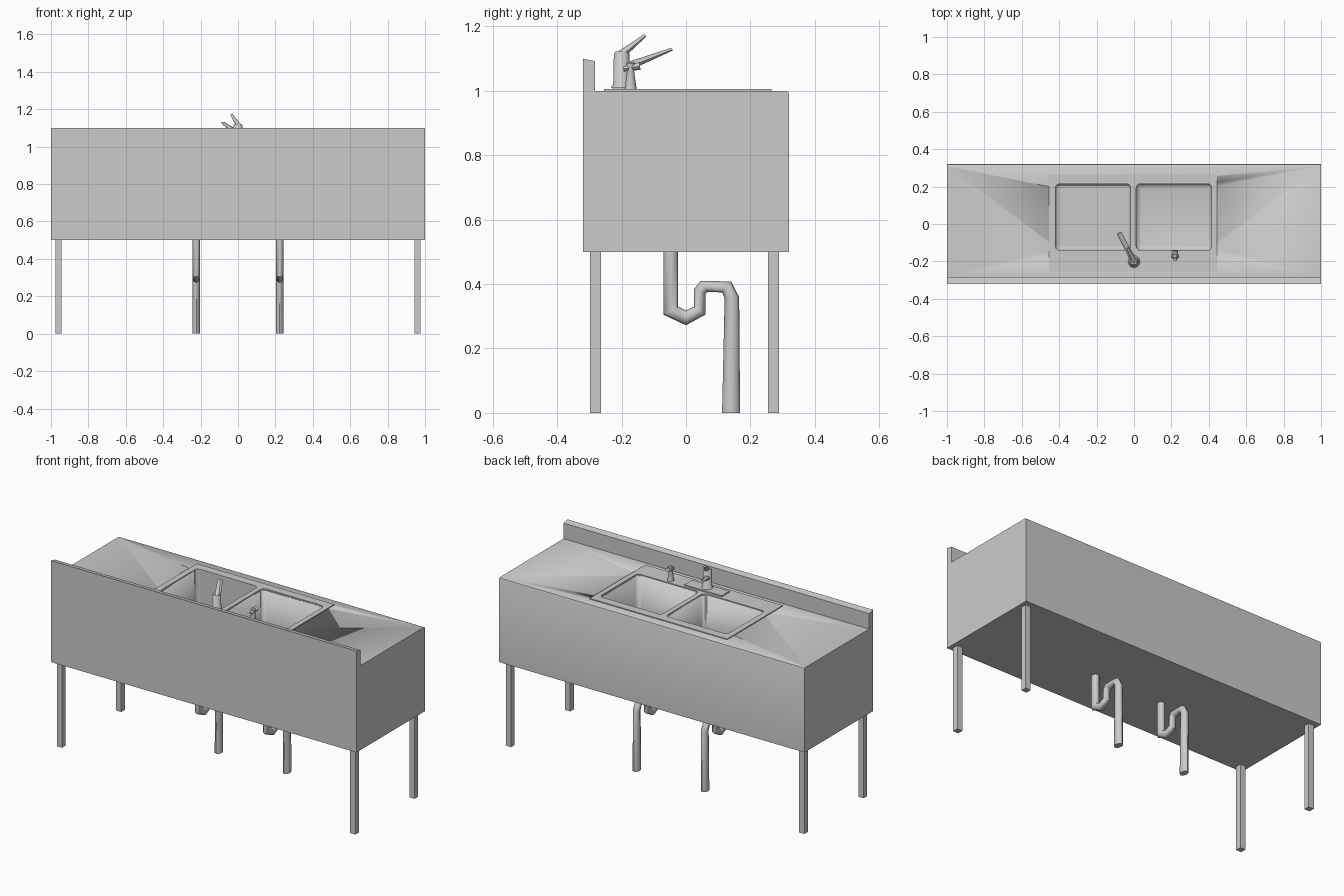
import bpy, bmesh
from math import cos, sin, pi, radians
from mathutils import Vector

if "Cube" in bpy.data.objects:
    bpy.data.objects.remove(bpy.data.objects["Cube"], do_unlink=True)

steel = bpy.data.materials.new("brushed steel")
steel.use_nodes = True
steel.diffuse_color = (0.6, 0.6, 0.6, 1)
steel.node_tree.nodes["Principled BSDF"].inputs["Base Color"].default_value = (0.6, 0.6, 0.6, 1)


def finish(name, bm, smooth=None):
    bmesh.ops.recalc_face_normals(bm, faces=bm.faces)
    mesh = bpy.data.meshes.new(name)
    bm.to_mesh(mesh)
    bm.free()
    mesh.materials.append(steel)
    ob = bpy.data.objects.new(name, mesh)
    bpy.context.scene.collection.objects.link(ob)
    if smooth:
        bpy.ops.object.select_all(action="DESELECT")
        ob.select_set(True)
        bpy.context.view_layer.objects.active = ob
        bpy.ops.object.shade_smooth_by_angle(angle=radians(smooth))
    return ob


def loft(bm, rings):
    """Skin a list of equal rings of points and cap both ends."""
    rows = [[bm.verts.new(p) for p in ring] for ring in rings]
    n = len(rows[0])
    for a, b in zip(rows, rows[1:]):
        for i in range(n):
            bm.faces.new((a[i], a[(i + 1) % n], b[(i + 1) % n], b[i]))
    bm.faces.new(rows[0])
    bm.faces.new(rows[-1])


def box(name, lo, hi):
    bm = bmesh.new()
    loft(bm, [[(x, y, z) for x, y in ((lo[0], lo[1]), (hi[0], lo[1]), (hi[0], hi[1]), (lo[0], hi[1]))]
              for z in (lo[2], hi[2])])
    return finish(name, bm)


def turned(name, x, y, profile, sides=12):
    """Upright round part from (radius, height) pairs."""
    bm = bmesh.new()
    loft(bm, [[(x + r * cos(2 * pi * i / sides), y + r * sin(2 * pi * i / sides), z)
               for i in range(sides)] for r, z in profile])
    return finish(name, bm, 40)


def lever(name, start, end, w0, w1, t0, t1, sides=8):
    """Tapering flat bar between two points."""
    start, end = Vector(start), Vector(end)
    side = (end - start).cross(Vector((0, 0, 1))).normalized()
    up = side.cross(end - start).normalized()
    bm = bmesh.new()
    loft(bm, [[p + side * w * cos(2 * pi * i / sides) + up * t * sin(2 * pi * i / sides)
               for i in range(sides)] for p, w, t in ((start, w0, t0), (end, w1, t1))])
    return finish(name, bm, 50)


# Cabinet with counter and backsplash, one profile drawn across its width
profile = [(-0.32, 0.5), (0.32, 0.5), (0.32, 0.99), (0.317, 0.997), (0.31, 1.0),
           (-0.283, 1.0), (-0.283, 1.092), (-0.32, 1.1)]
bm = bmesh.new()
loft(bm, [[(x, y, z) for y, z in profile] for x in (-1, 1)])
cabinet = finish("cabinet", bm, 35)

# Raised sink rim
rim = box("sink_rim", (-0.455, -0.255, 0.995), (0.445, 0.265, 1.005))


# Basin bowls, cut through rim and counter
def basin(name, x0, x1):
    ob = box(name, (x0, -0.14, 0.75), (x1, 0.215, 1.05))
    bm = bmesh.new()
    bm.from_mesh(ob.data)
    edges = [e for e in bm.edges if min(v.co.z for v in e.verts) < 0.8]
    bmesh.ops.bevel(bm, geom=edges, offset=0.022, segments=3, profile=0.5, affect="EDGES")
    bm.to_mesh(ob.data)
    bm.free()
    ob.data.shade_smooth()
    ob.hide_render = True
    ob.hide_viewport = True
    ob.display_type = "WIRE"
    for target in (cabinet, rim):
        cut = target.modifiers.new(name, "BOOLEAN")
        cut.operation = "DIFFERENCE"
        cut.solver = "EXACT"
        cut.object = ob


basin("right_basin_cutter", -0.42, -0.018)
basin("left_basin_cutter", 0.012, 0.415)

# Legs and drain traps, one per side
trap = [((-0.07, 0.5), (-0.025, 0.5)), ((-0.07, 0.305), (-0.025, 0.33)),
        ((0, 0.272), (0, 0.318)), ((0.06, 0.305), (0.025, 0.33)),
        ((0.06, 0.37), (0.025, 0.385)), ((0.068, 0.376), (0.045, 0.41)),
        ((0.113, 0.374), (0.14, 0.408)), ((0.12, 0.355), (0.165, 0.36)),
        ((0.112, 0), (0.168, 0))]
for side, s in (("left", 1), ("right", -1)):
    for end, y in (("front", -0.281), ("back", 0.272)):
        x = s * 0.96
        box(f"{side}_{end}_leg", (x - 0.017, y - 0.017, 0), (x + 0.017, y + 0.017, 0.5))
    bm = bmesh.new()
    rings = []
    for a, b in trap:
        a, b = Vector((s * 0.223, *a)), Vector((s * 0.223, *b))
        mid, half = (a + b) / 2, (b - a) / 2
        rings.append([mid + half * cos(i * pi / 4) + Vector((0.02 * sin(i * pi / 4), 0, 0))
                      for i in range(8)])
    loft(bm, rings)
    finish(f"{side}_drain_trap", bm, 50)

# Faucet on its base plate
box("faucet_plate", (-0.125, -0.228, 1.0), (0.12, -0.155, 1.012))
turned("faucet_body", 0, -0.2, [(0.034, 1.01), (0.026, 1.02), (0.024, 1.115), (0.018, 1.122)])
lever("faucet_spout", (-0.005, -0.19, 1.072), (-0.08, -0.047, 1.128), 0.016, 0.012, 0.014, 0.005)
lever("faucet_handle", (0.005, -0.205, 1.11), (-0.034, -0.128, 1.171), 0.014, 0.008, 0.014, 0.005)

# Side sprayer
turned("sprayer_stem", 0.22, -0.172, [(0.02, 1.0), (0.018, 1.01), (0.011, 1.06), (0.014, 1.085), (0.008, 1.09)])
lever("sprayer_head", (0.22, -0.195, 1.068), (0.22, -0.143, 1.077), 0.01, 0.015, 0.008, 0.012)
